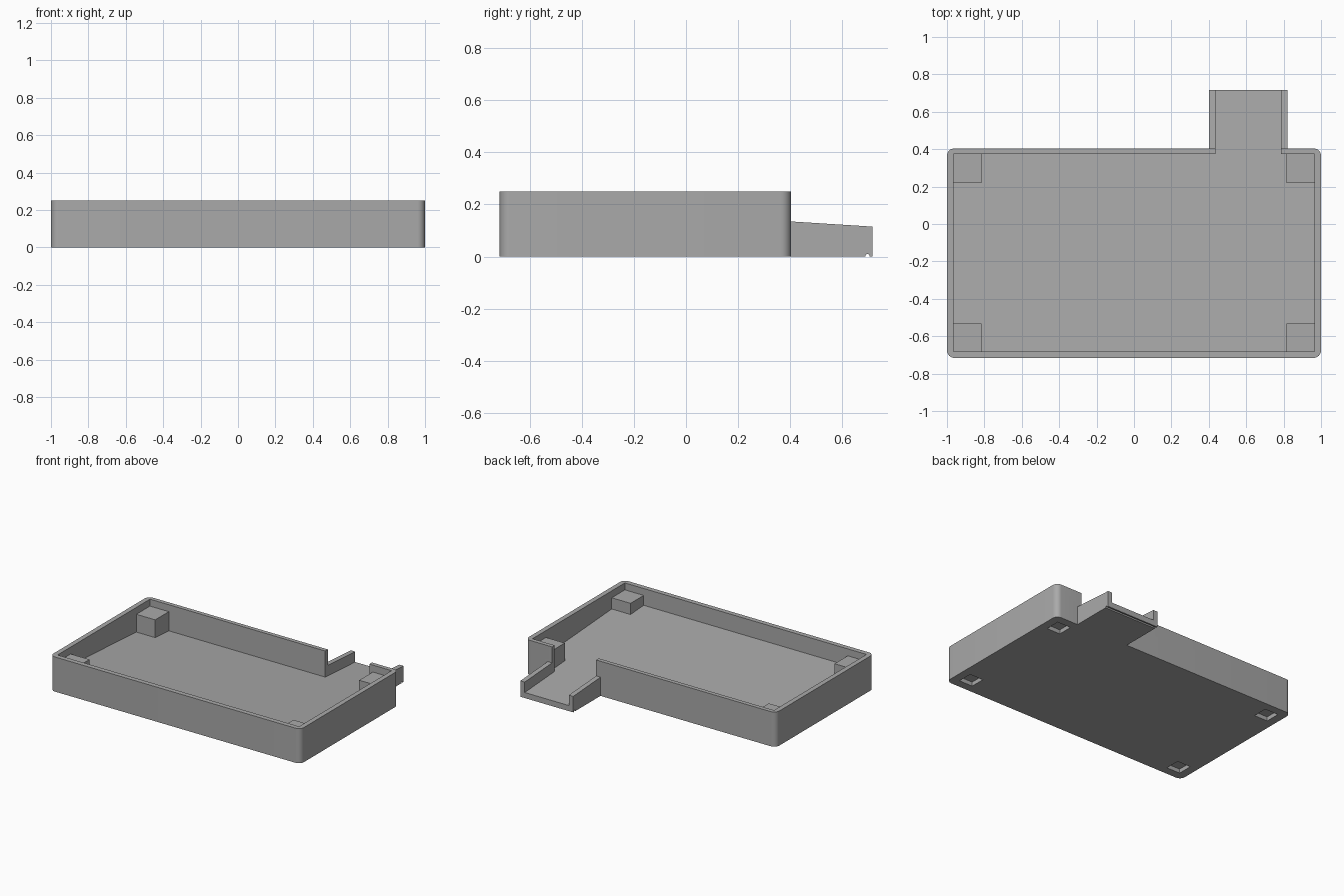
import bpy, bmesh, math

if "Cube" in bpy.data.objects:
    bpy.data.objects.remove(bpy.data.objects["Cube"])

grey = bpy.data.materials.new("mid_grey")
grey.diffuse_color = (0.40, 0.40, 0.40, 1)
grey.use_nodes = True
grey.node_tree.nodes["Principled BSDF"].inputs["Base Color"].default_value = grey.diffuse_color

Y0, YB, Y1 = -0.716, 0.404, 0.716      # front, back of tray, spout tip
WALL, TOP, SLOPE = 0.035, 0.25, 0.0635


def floor_z(y):
    return 0.04 + (Y1 - y) * SLOPE


def prism(name, ring_a, ring_b):
    """Closed solid between two matching rings of points."""
    bm = bmesh.new()
    a = [bm.verts.new(p) for p in ring_a]
    b = [bm.verts.new(p) for p in ring_b]
    n = len(a)
    bm.faces.new(a)
    bm.faces.new(b)
    for i in range(n):
        j = (i + 1) % n
        bm.faces.new((a[i], a[j], b[j], b[i]))
    bmesh.ops.recalc_face_normals(bm, faces=bm.faces)
    me = bpy.data.meshes.new(name)
    bm.to_mesh(me)
    bm.free()
    me.materials.append(grey)
    ob = bpy.data.objects.new(name, me)
    bpy.context.collection.objects.link(ob)
    return ob


def upright(name, outline, low, high):
    """Vertical prism; low may be a height or a function of y."""
    f = low if callable(low) else (lambda y: low)
    return prism(name, [(x, y, f(y)) for x, y in outline], [(x, y, high) for x, y in outline])


def box(name, x0, x1, y0, y1, low, high):
    return upright(name, [(x0, y0), (x1, y0), (x1, y1), (x0, y1)], low, high)


def across(name, profile, x0, x1):
    """Side profile of (y, z) points extruded along x."""
    return prism(name, [(x0, y, z) for y, z in profile], [(x1, y, z) for y, z in profile])


def combine(target, tool, operation):
    m = target.modifiers.new(operation, 'BOOLEAN')
    m.operation, m.object, m.solver = operation, tool, 'EXACT'
    bpy.context.view_layer.objects.active = target
    bpy.ops.object.modifier_apply(modifier=m.name)
    bpy.data.objects.remove(tool, do_unlink=True)


# Outer tray with rounded upright corners
R = 0.04
outline = []
for cx, cy, start in ((1 - R, YB - R, 0), (-1 + R, YB - R, 90),
                      (-1 + R, Y0 + R, 180), (1 - R, Y0 + R, 270)):
    for k in range(9):
        t = math.radians(start + k * 90 / 8)
        outline.append((cx + R * math.cos(t), cy + R * math.sin(t)))
tray = upright("drain_tray", outline, 0, TOP)

# Spout with sloping top edge
SX0, SX1 = 0.40, 0.822
combine(tray, across("spout", [(YB - 0.02, 0), (Y1, 0), (Y1, 0.115), (YB - 0.02, 0.136)],
                     SX0, SX1), 'UNION')

# Basin and spout channel share one sloping floor
xi, yf, yb = 1 - WALL, Y0 + WALL, YB - 0.03
c0, c1, ye = SX0 + WALL, SX1 - WALL, Y1 + 0.1
combine(tray, upright("basin", [(-xi, yf), (xi, yf), (xi, yb), (c1, yb), (c1, ye),
                                (c0, ye), (c0, yb), (-xi, yb)], floor_z, 0.4), 'DIFFERENCE')

# Level corner blocks, with shallow foot sockets beneath
for sx in (-1, 1):
    for y_edge, sy in ((Y0, 1), (YB, -1)):
        def span(a, b):
            xs = sorted((sx * (1 - a), sx * (1 - b)))
            ys = sorted((y_edge + sy * a, y_edge + sy * b))
            return (*xs, *ys)
        combine(tray, box("corner_block", *span(0.022, 0.185), 0.05, 0.20), 'UNION')
        combine(tray, box("foot_socket", *span(0.06, 0.168), -0.05, 0.03), 'DIFFERENCE')

# Drip groove under the spout tip
groove = [(0.698 + 0.008 * math.cos(k * math.pi / 6), 0.002 + 0.008 * math.sin(k * math.pi / 6))
          for k in range(12)]
combine(tray, across("drip_groove", groove, SX0 - 0.1, SX1 + 0.1), 'DIFFERENCE')

# Smooth rounded corners, crisp edges
bpy.ops.object.select_all(action='DESELECT')
tray.select_set(True)
bpy.context.view_layer.objects.active = tray
bpy.ops.object.shade_smooth_by_angle(angle=math.radians(30))
